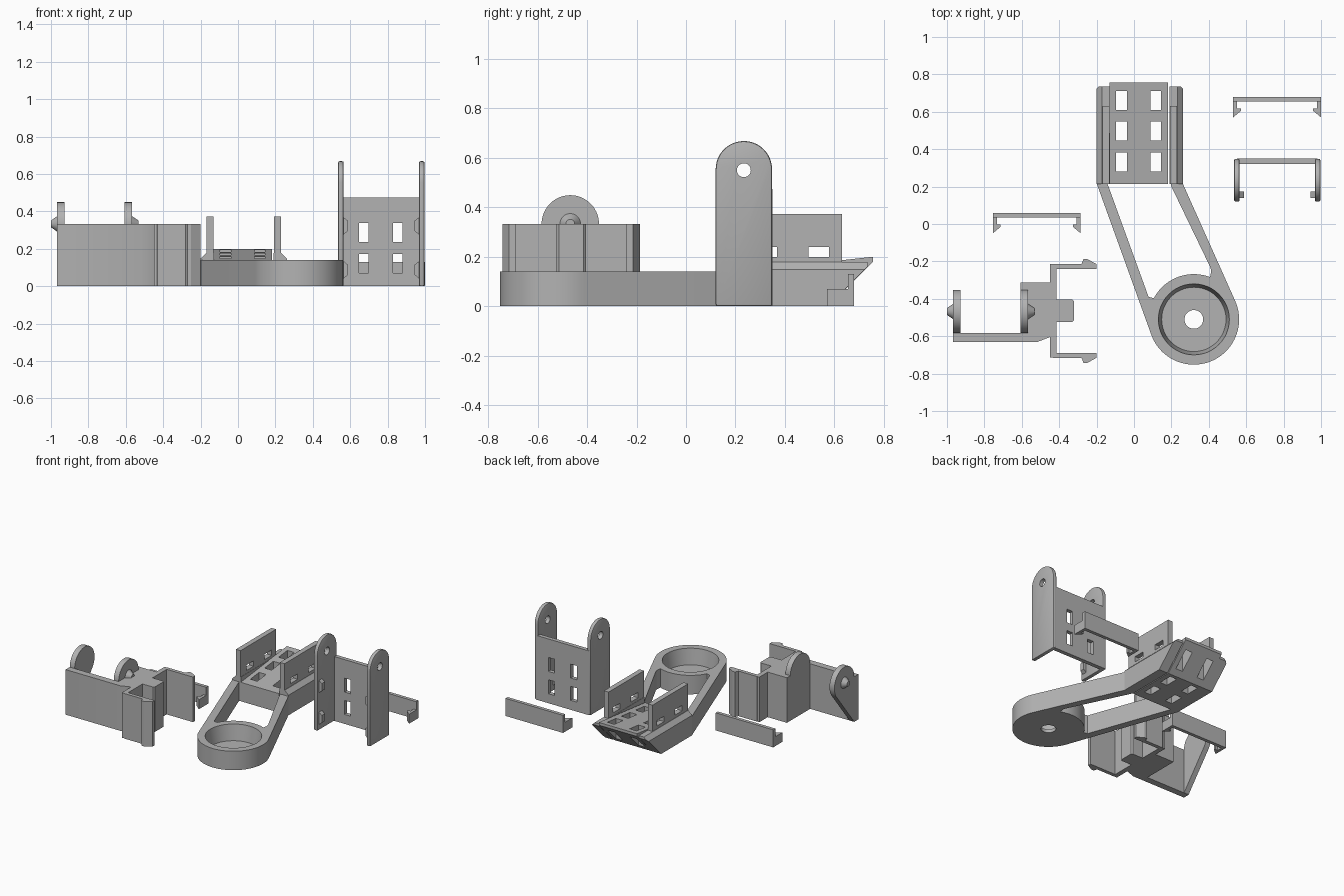
import bpy, bmesh, math

if "Cube" in bpy.data.objects:
    bpy.data.objects.remove(bpy.data.objects["Cube"])

grey = bpy.data.materials.new("light_grey")
grey.diffuse_color = (0.45, 0.45, 0.45, 1)
grey.use_nodes = True
grey.node_tree.nodes["Principled BSDF"].inputs["Base Color"].default_value = grey.diffuse_color


def prism(name, pts, a, b, axis="z"):
    """Extrude a flat outline from a to b along one axis."""
    put = {"x": lambda p, t: (t, p[0], p[1]),
           "y": lambda p, t: (p[0], t, p[1]),
           "z": lambda p, t: (p[0], p[1], t)}[axis]
    bm = bmesh.new()
    lo = [bm.verts.new(put(p, a)) for p in pts]
    hi = [bm.verts.new(put(p, b)) for p in pts]
    bm.faces.new(lo)
    bm.faces.new(hi)
    for i in range(len(pts)):
        j = (i + 1) % len(pts)
        bm.faces.new((lo[i], lo[j], hi[j], hi[i]))
    bmesh.ops.recalc_face_normals(bm, faces=bm.faces)
    me = bpy.data.meshes.new(name)
    bm.to_mesh(me)
    bm.free()
    ob = bpy.data.objects.new(name, me)
    bpy.context.collection.objects.link(ob)
    me.materials.append(grey)
    return ob


def box(name, x0, x1, y0, y1, z0, z1):
    return prism(name, [(x0, y0), (x1, y0), (x1, y1), (x0, y1)], z0, z1)


def cone(name, center, r1, r2, depth, rot=(0, 0, 0)):
    bpy.ops.mesh.primitive_cone_add(vertices=48, radius1=r1, radius2=r2, depth=depth,
                                    location=center, rotation=rot)
    ob = bpy.context.object
    ob.name = name
    ob.data.materials.append(grey)
    return ob


def arc(cx, cy, r, d0, d1, n=24):
    return [(cx + r * math.cos(math.radians(d0 + (d1 - d0) * i / n)),
             cy + r * math.sin(math.radians(d0 + (d1 - d0) * i / n))) for i in range(n + 1)]


def apply(ob, mod):
    bpy.context.view_layer.objects.active = ob
    bpy.ops.object.modifier_apply(modifier=mod.name)


def boolean(ob, other, op="DIFFERENCE"):
    m = ob.modifiers.new("bool", "BOOLEAN")
    m.operation, m.object, m.solver = op, other, "EXACT"
    apply(ob, m)
    bpy.data.objects.remove(other)


def bevel(ob, w):
    m = ob.modifiers.new("bevel", "BEVEL")
    m.width, m.segments, m.limit_method, m.angle_limit = w, 2, "ANGLE", math.radians(40)
    apply(ob, m)


# Two loose snap clips
for name, dx, dy in (("rear_clip", 0, 0), ("middle_clip", -1.285, -0.62)):
    clip = box(name + "_plate", 0.53 + dx, 1.0 + dx, 0.655 + dy, 0.68 + dy, 0, 0.13)
    hook = [(0, 0.66), (0, 0.57), (0.042, 0.605), (0.042, 0.618), (0.022, 0.618), (0.022, 0.66)]
    for side, x, s in (("left", 0.53, 1), ("right", 1.0, -1)):
        prism(name + "_hook_" + side, [(x + s * u + dx, v + dy) for u, v in hook], 0, 0.07)

# U bracket: back plate with windows, two rounded ears, small inner stops
plate = box("bracket_back_plate", 0.55, 0.98, 0.32, 0.35, 0, 0.475)
for x in (0.648, 0.83):
    for z in (0.07, 0.235):
        boolean(plate, box("cut", x, x + 0.05, 0.3, 0.4, z, z + 0.103))
ear = [(0.12, 0), (0.348, 0)] + arc(0.234, 0.554, 0.114, 0, 180)
for side, x, s in (("left", 0.535, 1), ("right", 0.997, -1)):
    e = prism("bracket_ear_" + side, ear, x, x + s * 0.03, "x")
    bevel(e, 0.008)
    boolean(e, cone("cut", (x, 0.234, 0.55), 0.028, 0.028, 0.2, (0, math.pi / 2, 0)))
    for i, z in enumerate((0.04, 0.275)):
        u = x + s * 0.028
        v = x + s * 0.052
        prism("bracket_stop_%s_%d" % (side, i),
              [(u, z), (v, z + 0.02), (v, z + 0.075), (u, z + 0.095)], 0.14, 0.175, "y")

# Swing arm: round cup joined to two struts
CX, CY, R = 0.32, -0.51, 0.242
arm = prism("swing_arm", [(0.26, 0.218), (-0.2, 0.218)] + arc(CX, CY, R, 199, 384, 48), 0, 0.14)
boolean(arm, prism("cut", [(-0.158, 0.26), (0.19, 0.26), (0.2, 0.2), (0.405, -0.225), (0.413, -0.25)]
                   + arc(CX, CY, R, 69, 152) + [(0.078, -0.39)], -0.1, 0.3))
boolean(arm, cone("cut", (CX, CY, 0.125), 0.172, 0.203, 0.2))
boolean(arm, cone("cut", (CX, CY, 0), 0.05, 0.05, 0.4))

# Tray: sloped floor, side rails, two upright walls
floor = prism("tray_floor", [(0.215, 0), (0.575, 0), (0.757, 0.18), (0.757, 0.2), (0.215, 0.14)],
              -0.13, 0.183, "x")
for x in (-0.095, 0.088):
    for y in (0.28, 0.447, 0.61):
        boolean(floor, box("cut", x, x + 0.057, y, y + 0.102, -0.1, 0.4))
for side, x, s in (("left", -0.2, 1), ("right", 0.262, -1)):
    rail = prism("tray_rail_" + side, [(0.215, 0), (0.575, 0), (0.735, 0.16), (0.735, 0.178), (0.215, 0.178)],
                 x, x + s * 0.072, "x")
    boolean(rail, prism("cut", [(x - s * 0.1, 0.05), (x - s * 0.02, 0.128), (x + s * 0.035, 0.183),
                                (x + s * 0.035, 0.3), (x - s * 0.1, 0.3)], 0, 1, "y"))
    wall = box("tray_wall_" + side, min(x + s * 0.032, x + s * 0.07), max(x + s * 0.032, x + s * 0.07),
               0.215, 0.63, 0.1, 0.373)
    for y in (0.285, 0.495):
        boolean(wall, box("cut", x - 0.2, x + 0.2, y, y + 0.083, 0.2, 0.24))

# Hinge holder: long wall, block, clip frame with hooked arms
H = 0.333
prism("holder_wall", [(-0.967, -0.632), (-0.52, -0.632), (-0.45, -0.605), (-0.45, -0.583), (-0.967, -0.583)], 0, H)
box("holder_block", -0.607, -0.44, -0.59, -0.35, 0, H)
box("holder_block_rim", -0.607, -0.44, -0.35, -0.312, 0, H)
box("holder_spine", -0.45, -0.415, -0.715, -0.215, 0, H)
prism("holder_tongue", [(-0.42, -0.523), (-0.33, -0.523), (-0.32, -0.513), (-0.32, -0.415),
                        (-0.33, -0.405), (-0.42, -0.405)], 0, H)
for side, s in (("back", 1), ("front", -1)):
    outline = [(-0.45, 0.235), (-0.43, 0.252), (-0.28, 0.252), (-0.27, 0.278), (-0.25, 0.278),
               (-0.2, 0.25), (-0.2, 0.225), (-0.415, 0.225), (-0.45, 0.2)]
    prism("holder_arm_" + side, [(x, -0.465 + s * y) for x, y in outline], 0, H)

# Hinge tabs with tapered pivot bosses
tab = arc(-0.468, H, 0.116, -35, 180, 36) + [(-0.584, 0.0)]
for side, x in (("outer", -0.967), ("inner", -0.607)):
    prism("hinge_tab_" + side, tab, x, x + 0.04, "x")
cone("pivot_outer", (-0.983, -0.468, H), 0.042, 0.018, 0.035, (0, -math.pi / 2, 0))
cone("pivot_inner", (-0.55, -0.468, H), 0.042, 0.018, 0.035, (0, math.pi / 2, 0))

# Smooth the curved faces, keep edges sharp
bpy.ops.object.select_all(action="SELECT")
bpy.ops.object.shade_smooth_by_angle(angle=math.radians(25))
